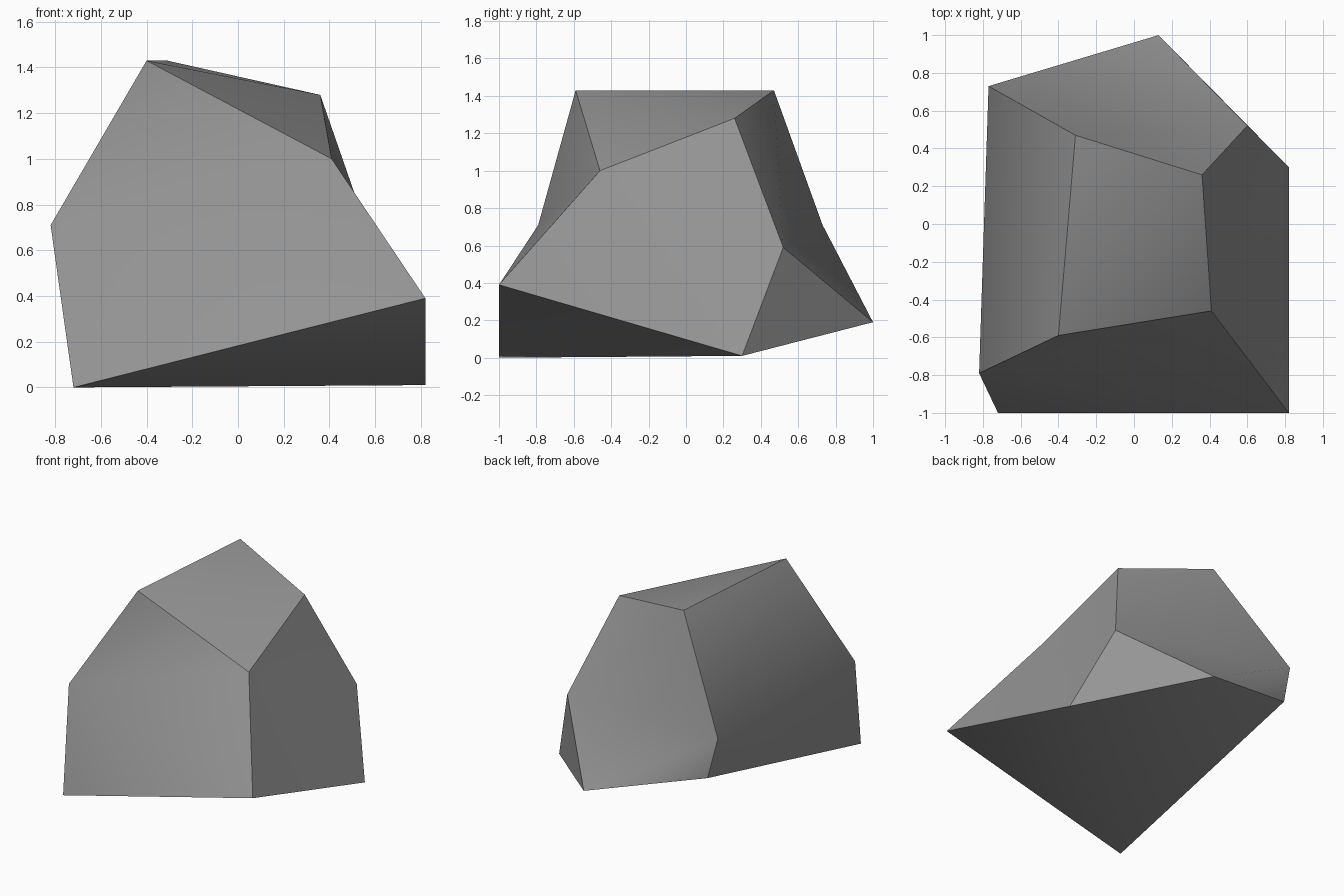
import bpy
import bmesh

default_cube = bpy.data.objects.get("Cube")
if default_cube:
    bpy.data.objects.remove(default_cube, do_unlink=True)

# Corners of the chipped boulder
CORNERS = {
    "A": (-0.40, -0.59, 1.43), "B": (-0.31, 0.47, 1.43),
    "C": (0.36, 0.26, 1.28), "D": (0.41, -0.46, 1.0),
    "E": (-0.82, -0.79, 0.71), "F": (0.82, -1, 0.39),
    "G": (-0.72, -1, 0), "H": (0.82, 0.30, 0.01),
    "I": (0.60, 0.52, 0.59), "J": (0.13, 1, 0.19),
    "K": (-0.77, 0.73, 0.71), "L": (-0.70, 0.75, 0.41),
}

# Each softly bent facet as triangles between corners
FACETS = {
    "top": "ABC ACD",
    "front": "EAD EDF EFG",
    "left": "DCI DIH DHF",
    "chip": "IHJ",
    "back": "BCI BIK KIJ KJL",
    "right": "ABK AKE EKG KLG",
    "underside": "FGH GHJ GJL",
}


def make_rock():
    """Build the facets, smooth inside and sharp where two of them meet."""
    bm = bmesh.new()
    corners = {name: bm.verts.new(place) for name, place in CORNERS.items()}
    facet_of = {}
    for facet, triangles in FACETS.items():
        for triangle in triangles.split():
            face = bm.faces.new([corners[name] for name in triangle])
            face.smooth = True
            facet_of[face] = facet
    for edge in bm.edges:
        edge.smooth = len({facet_of[face] for face in edge.link_faces}) == 1
    bmesh.ops.recalc_face_normals(bm, faces=bm.faces[:])
    mesh = bpy.data.meshes.new("rock")
    bm.to_mesh(mesh)
    bm.free()
    rock = bpy.data.objects.new("rock", mesh)
    bpy.context.collection.objects.link(rock)
    return rock


# Plain grey stone
stone = bpy.data.materials.new("grey_stone")
stone.use_nodes = True
colour = (0.3, 0.3, 0.3, 1)
stone.diffuse_color = colour
shader = stone.node_tree.nodes["Principled BSDF"]
shader.inputs["Base Color"].default_value = colour
shader.inputs["Roughness"].default_value = 0.9

make_rock().data.materials.append(stone)
